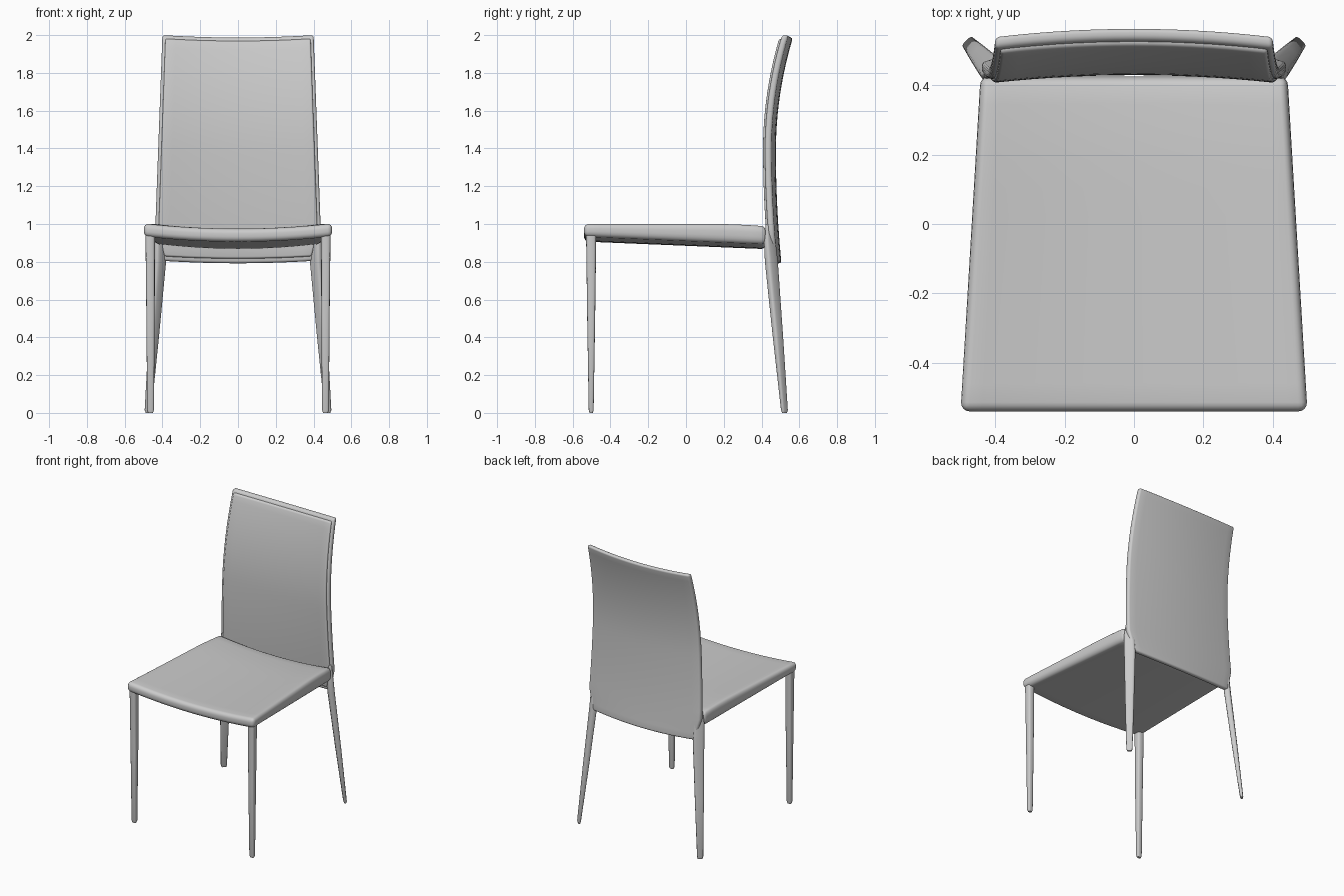
import bpy, bmesh, math
from mathutils import Vector

cube = bpy.data.objects.get("Cube")
if cube:
    bpy.data.objects.remove(cube, do_unlink=True)

grey = bpy.data.materials.new("grey leather")
grey.use_nodes = True
grey.diffuse_color = (0.6, 0.6, 0.6, 1)
grey.node_tree.nodes["Principled BSDF"].inputs["Base Color"].default_value = (0.6, 0.6, 0.6, 1)


def finish(name, bm, angle=40):
    bmesh.ops.recalc_face_normals(bm, faces=bm.faces)
    mesh = bpy.data.meshes.new(name)
    bm.to_mesh(mesh)
    bm.free()
    mesh.materials.append(grey)
    obj = bpy.data.objects.new(name, mesh)
    bpy.context.collection.objects.link(obj)
    bpy.ops.object.select_all(action="DESELECT")
    obj.select_set(True)
    bpy.context.view_layer.objects.active = obj
    bpy.ops.object.shade_smooth_by_angle(angle=math.radians(angle))
    return obj


def soft_slab(name, low, high, radius, cuts, warp):
    """Rounded box between two corners, sliced along each axis and bent by warp."""
    bm = bmesh.new()
    bmesh.ops.create_cube(bm, size=1)
    low, high = Vector(low), Vector(high)
    for v in bm.verts:
        v.co = Vector([low[i] + (v.co[i] + 0.5) * (high[i] - low[i]) for i in range(3)])
    bmesh.ops.bevel(bm, geom=bm.edges[:], offset=radius, segments=4,
                    profile=0.5, affect="EDGES", clamp_overlap=True)
    for axis, count in enumerate(cuts):
        normal = Vector([float(i == axis) for i in range(3)])
        for k in range(1, count):
            point = low.lerp(high, k / count)
            bmesh.ops.bisect_plane(bm, geom=bm.verts[:] + bm.edges[:] + bm.faces[:],
                                   plane_co=point, plane_no=normal, dist=1e-5)
    for v in bm.verts:
        v.co = warp(v.co.copy())
    return finish(name, bm)


def loft_leg(name, sections, turn, side):
    """Tapered leg through (x, y, z, half width, half depth) rounded-square sections."""
    bm = bmesh.new()
    rings = []
    count = 20
    for x, y, z, a, b in sections:
        ring = []
        for i in range(count):
            t = math.tau * i / count
            c, s = math.cos(t), math.sin(t)
            u = math.copysign(abs(c) ** 0.6, c) * a
            v = math.copysign(abs(s) ** 0.6, s) * b
            px = x + u * math.cos(turn) - v * math.sin(turn)
            py = y + u * math.sin(turn) + v * math.cos(turn)
            ring.append(bm.verts.new((side * px, py, z)))
        rings.append(ring)
    for lower, upper in zip(rings, rings[1:]):
        for i in range(count):
            j = (i + 1) % count
            bm.faces.new((lower[i], lower[j], upper[j], upper[i]))
    bm.faces.new(rings[0])
    bm.faces.new(rings[-1])
    return finish(name, bm)


# Seat: tapers to the back, sags in the middle, thicker at the rear
def seat_warp(p):
    t = (p.y + 0.54) / 0.965
    sag = 0.028 * (1 - (p.x / 0.5) ** 2)
    depth = (1.003 - p.z) / 0.068
    p.z -= sag + 0.04 * t * depth + 0.013 * max(0, (t - 0.7) / 0.3) ** 2 * (1 - depth)
    p.x *= 1 - 0.115 * t
    return p


soft_slab("seat", (-0.5, -0.54, 0.935), (0.5, 0.425, 1.003), 0.026, (16, 12, 1), seat_warp)


# Backrest: curved in profile and wrapped around the sitter
def half_width(z):
    if z < 0.95:
        return 0.397 + (z - 0.8) * 0.28
    return 0.439 - (z - 0.95) * 0.037


def back_warp(p):
    bend = 0.25 if p.z > 1.4 else 0.083
    u = p.x / 0.44
    p.y += 0.405 + bend * (p.z - 1.4) ** 2 + 0.024 * (1 - u * u)
    p.x = u * half_width(p.z)
    p.z -= 0.013 * (1 - u * u)
    return p


soft_slab("backrest_shell", (-0.44, 0.012, 0.805), (0.44, 0.047, 2.0), 0.014,
          (14, 1, 24), back_warp)
soft_slab("backrest_pad", (-0.422, 0.0, 0.83), (0.422, 0.03, 1.982), 0.011,
          (14, 1, 24), back_warp)

# Legs: straight in front, splayed diagonally at the rear
front = [(0.463, -0.502, 0.0, 0.013, 0.009), (0.463, -0.502, 0.015, 0.018, 0.013),
         (0.463, -0.502, 0.5, 0.022, 0.021), (0.465, -0.502, 0.95, 0.025, 0.027)]
rear = [(0.476, 0.522, 0.0, 0.015, 0.007), (0.476, 0.521, 0.015, 0.02, 0.011),
        (0.446, 0.487, 0.4, 0.029, 0.018), (0.415, 0.452, 0.8, 0.037, 0.022),
        (0.413, 0.443, 0.92, 0.034, 0.018), (0.415, 0.44, 1.0, 0.02, 0.01)]
for side, label in ((1, "left"), (-1, "right")):
    loft_leg("front_leg_" + label, front, 0, side)
    loft_leg("rear_leg_" + label, rear, -math.pi / 4, side)
